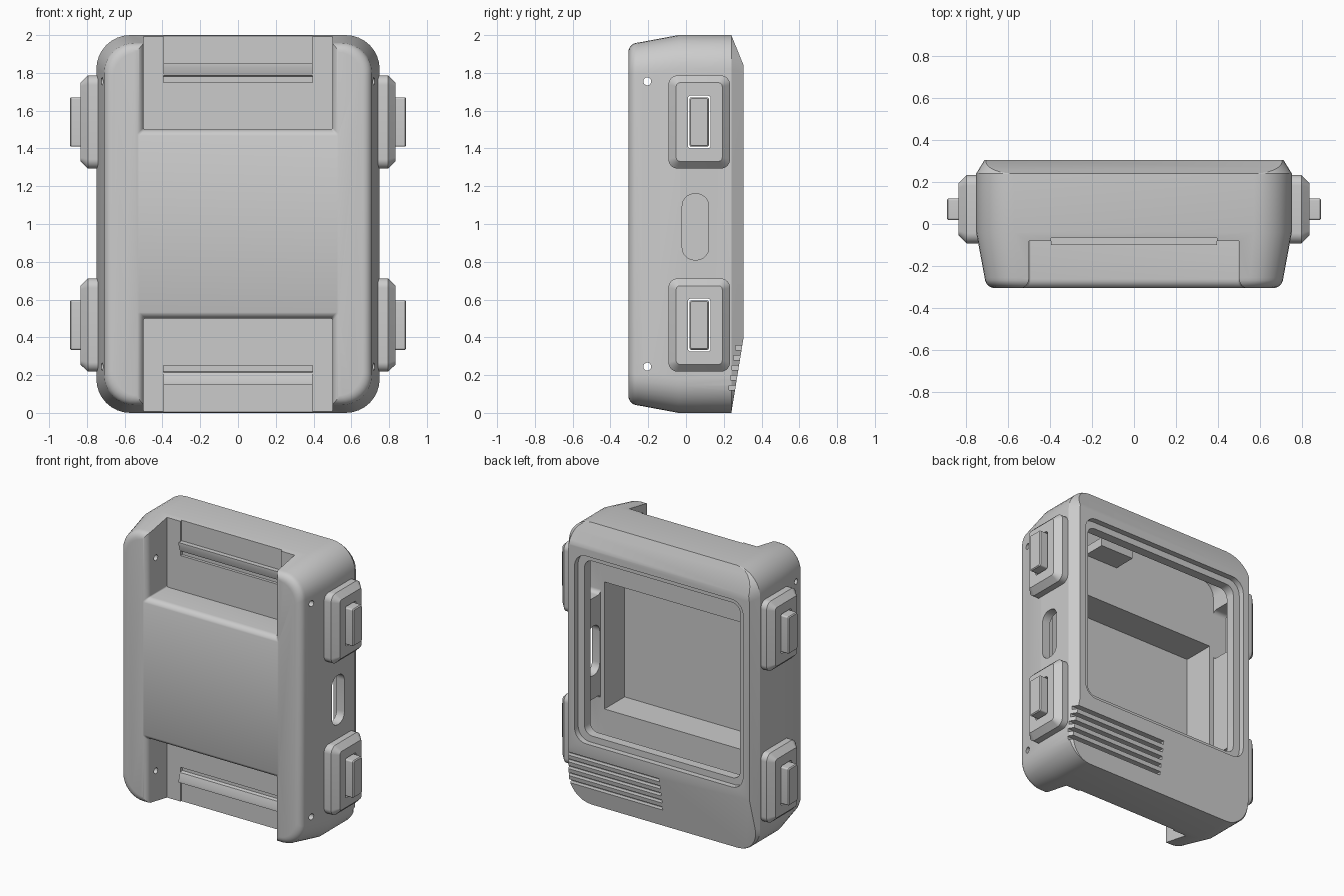
import bpy, bmesh, math
from mathutils import Vector

if "Cube" in bpy.data.objects:
    bpy.data.objects.remove(bpy.data.objects["Cube"])

SEG = 8


def rounded(u0, u1, v0, v1, r):
    """Rounded rectangle outline."""
    pts = []
    for cu, cv, a0 in ((u1 - r, v1 - r, 0), (u0 + r, v1 - r, 90), (u0 + r, v0 + r, 180), (u1 - r, v0 + r, 270)):
        for i in range(SEG + 1):
            a = math.radians(a0 + 90 * i / SEG)
            pts.append((cu + r * math.cos(a), cv + r * math.sin(a)))
    return pts


def finish(name, bm):
    bmesh.ops.recalc_face_normals(bm, faces=bm.faces[:])
    me = bpy.data.meshes.new(name)
    bm.to_mesh(me)
    bm.free()
    ob = bpy.data.objects.new(name, me)
    bpy.context.collection.objects.link(ob)
    return ob


def loft_bm(axis, rings):
    """Skin rounded-rectangle rings (t, u0, u1, v0, v1, r) along y (u=x) or x (u=y); v is z."""
    bm = bmesh.new()
    loops = []
    for t, *rect in rings:
        loops.append([bm.verts.new((u, t, v) if axis == 'y' else (t, u, v)) for u, v in rounded(*rect)])
    for a, b in zip(loops, loops[1:]):
        n = len(a)
        for i in range(n):
            bm.faces.new((a[i], a[(i + 1) % n], b[(i + 1) % n], b[i]))
    bm.faces.new(loops[0])
    bm.faces.new(loops[-1])
    return bm


def loft(name, axis, rings):
    return finish(name, loft_bm(axis, rings))


def prism(name, profile, x0, x1):
    """Extrude a (y, z) profile along x."""
    bm = bmesh.new()
    a = [bm.verts.new((x0, y, z)) for y, z in profile]
    b = [bm.verts.new((x1, y, z)) for y, z in profile]
    for i in range(len(a)):
        j = (i + 1) % len(a)
        bm.faces.new((a[i], a[j], b[j], b[i]))
    bm.faces.new(a)
    bm.faces.new(b)
    return finish(name, bm)


def box(name, x0, x1, y0, y1, z0, z1):
    return prism(name, [(y0, z0), (y1, z0), (y1, z1), (y0, z1)], x0, x1)


def cut(ob, cutter, keep=False):
    m = ob.modifiers.new("cut", 'BOOLEAN')
    m.operation, m.solver, m.object = 'DIFFERENCE', 'EXACT', cutter
    bpy.context.view_layer.objects.active = ob
    bpy.ops.object.modifier_apply(modifier=m.name)
    if not keep:
        bpy.data.objects.remove(cutter)


# case: rounded slab with tapered, filleted front and chamfered back
def case_ring(y, d):
    return (y, -0.75 + d, 0.75 - d, d, 2 - d, 0.18 - d * 0.5)


fillet = [(-0.255 - 0.05 * math.sin(a), 0.09 - 0.05 * math.cos(a)) for a in [math.radians(90 - 15 * i) for i in range(7)]]
bm = loft_bm('y', [case_ring(y, d) for y, d in fillet + [(-0.04, 0), (0.24, 0), (0.305, 0.04)]])
# sloped facets at the top and bottom of the back
for co, no in (((0, 0.305, 1.84), (0, 0.16, 0.065)), ((0, 0.305, 0.40), (0, 0.40, -0.065))):
    bmesh.ops.bisect_plane(bm, geom=bm.verts[:] + bm.edges[:] + bm.faces[:], dist=1e-5, plane_co=co,
                           plane_no=Vector(no).normalized(), clear_outer=True)
    bmesh.ops.holes_fill(bm, edges=[e for e in bm.edges if e.is_boundary], sides=0)
case = finish("case", bm)

# strap recesses, mirrored top and bottom, with a rounded lip
for top in (True, False):
    def span(z0, z1):
        return (z0, z1) if top else (2 - z1, 2 - z0)
    rings = [(-0.08, -0.5, 0.5, *span(1.5, 2.3), 0.01)]
    for i in range(7):
        a = math.radians(15 * i)
        f = 0.045 * (1 - math.cos(a))
        rings.append((-0.262 - 0.045 * math.sin(a), -0.5 - f, 0.5 + f, *span(1.5 - f, 2.3), 0.01))
    rings.append((-0.4, *rings[-1][1:]))
    cut(case, loft("recess_cutter", 'y', rings))
    cut(case, box("panel_cutter", -0.395, 0.395, -0.2, -0.066, *span(1.85, 2.2)))
    cut(case, box("groove_cutter", -0.395, 0.395, -0.2, -0.06, *span(1.75, 1.785)))
    bar = [(-0.06, 1.78), (-0.085, 1.785), (-0.10, 1.83), (-0.10, 1.85), (-0.06, 1.85)]
    prism("strap_bar", [(y, z if top else 2 - z) for y, z in bar], -0.395, 0.395)
    # strap pin hole through both pillars
    zc = 1.755 if top else 0.245
    pin = [(-0.205 + 0.021 * math.cos(i * math.pi / 8), zc + 0.021 * math.sin(i * math.pi / 8)) for i in range(16)]
    cut(case, prism("pin_cutter", pin, -1, 1))

# hollow inside, deeper between the recesses
cut(case, loft("cavity_cutter", 'y', [(-0.03, -0.69, 0.69, 0.08, 1.92, 0.1), (0.2, -0.69, 0.69, 0.08, 1.92, 0.1)]))
cut(case, box("deep_cavity_cutter", -0.66, 0.66, -0.255, 0.1, 0.55, 1.45))

# screen window with a stepped ledge
cut(case, loft("window_cutter", 'y', [(0.1, -0.61, 0.61, 0.50, 1.74, 0.06), (0.4, -0.61, 0.61, 0.50, 1.74, 0.06)]))
cut(case, loft("ledge_cutter", 'y', [(0.265, -0.66, 0.66, 0.455, 1.785, 0.09), (0.4, -0.66, 0.66, 0.455, 1.785, 0.09)]))

# side port on the right
cut(case, loft("port_cutter", 'x', [(0.5, -0.02, 0.12, 0.81, 1.16, 0.065), (0.9, -0.02, 0.12, 0.81, 1.16, 0.065)]))

# speaker slots
for i in range(5):
    z = 0.345 - 0.053 * i
    y = 0.305 - (0.4 - z) * 0.1625
    cut(case, box("slot_cutter", 0.0, 0.9, y - 0.035, 0.4, z - 0.012, z + 0.012))

# four side buttons: hollow chamfered housing and key
for s in (-1, 1):
    for zc in (1.54, 0.465):
        def ring(x, hy, hz, r):
            return (s * x, 0.07 - hy, 0.07 + hy, zc - hz, zc + hz, r)
        housing = loft("button_housing", 'x', [ring(0.72, 0.163, 0.247, 0.05), ring(0.795, 0.163, 0.247, 0.05),
                                               ring(0.835, 0.122, 0.208, 0.02)])
        pocket = loft("pocket_cutter", 'x', [ring(0.6, 0.1, 0.18, 0.03), ring(0.795, 0.1, 0.18, 0.03)])
        cut(case, pocket, keep=True)
        cut(housing, pocket)
        cut(housing, loft("key_cutter", 'x', [ring(0.7, 0.06, 0.14, 0.015), ring(0.9, 0.06, 0.14, 0.015)]))
        loft("button_key", 'x', [ring(0.775, 0.051, 0.131, 0.01), ring(0.883, 0.051, 0.131, 0.01),
                                 ring(0.89, 0.045, 0.125, 0.008)])

# small block inside the upper chamber
box("inner_block", 0.12, 0.38, -0.04, 0.13, 1.74, 1.80)

for ob in bpy.context.scene.objects:
    bpy.ops.object.select_all(action='DESELECT')
    ob.select_set(True)
    bpy.context.view_layer.objects.active = ob
    bpy.ops.object.shade_smooth_by_angle(angle=math.radians(25))
